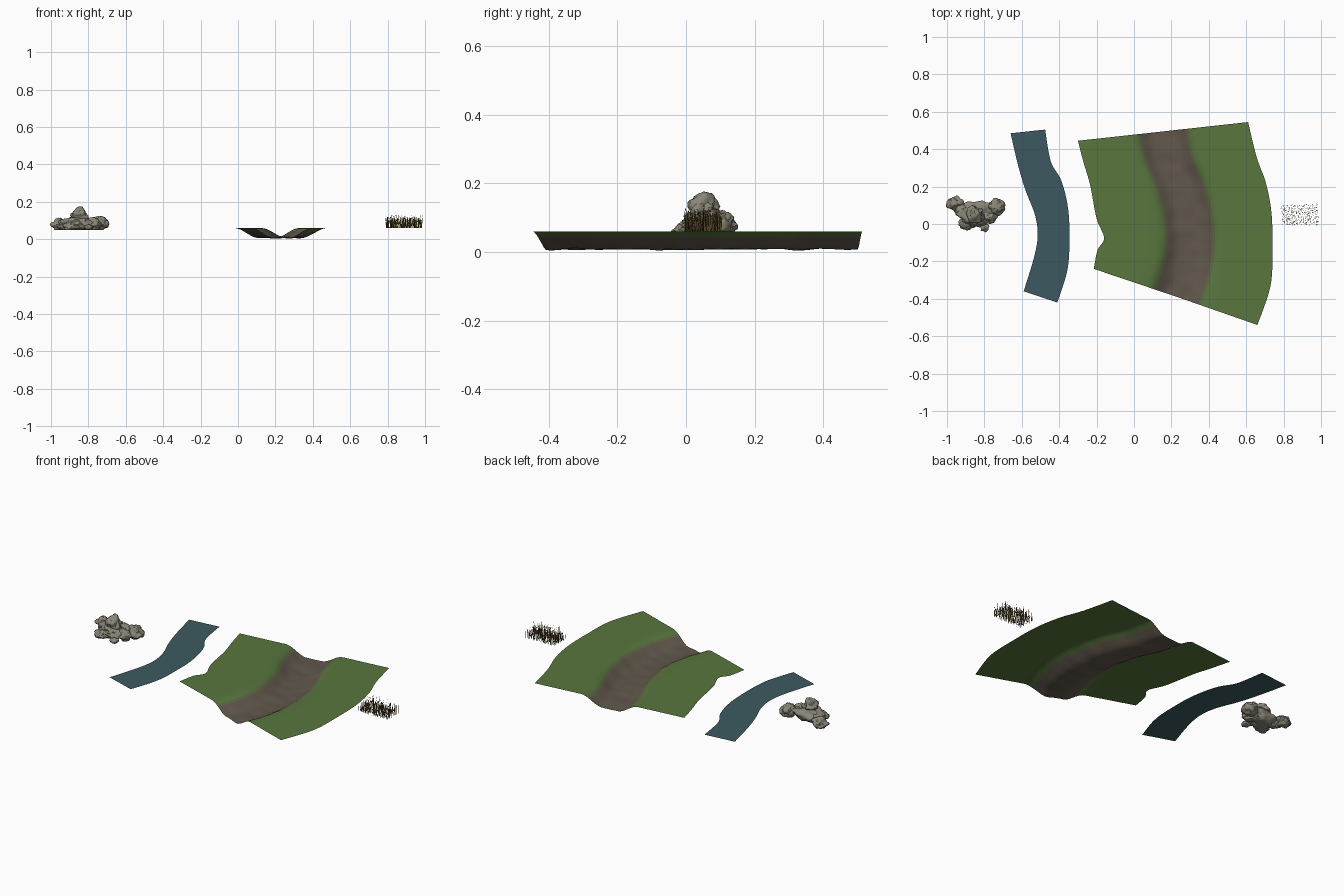
import bpy, bmesh, math, random
from mathutils import Vector, noise

random.seed(4)
if "Cube" in bpy.data.objects:
    bpy.data.objects.remove(bpy.data.objects["Cube"])


def material(name, r, g, b):
    m = bpy.data.materials.new(name)
    m.use_nodes = True
    m.diffuse_color = (r, g, b, 1)
    bsdf = m.node_tree.nodes["Principled BSDF"]
    bsdf.inputs["Base Color"].default_value = (r, g, b, 1)
    bsdf.inputs["Roughness"].default_value = 0.9
    return m


GRASS = material("meadow green", 0.098, 0.18, 0.048)
EDGE = material("bank olive", 0.11, 0.135, 0.06)
BED = material("river bed brown", 0.122, 0.098, 0.073)
WATER = material("water teal", 0.045, 0.102, 0.115)
STONE = material("stone grey", 0.25, 0.235, 0.185)
STRAW = material("reed straw", 0.28, 0.18, 0.05)
DARK_REED = material("reed dark olive", 0.07, 0.055, 0.022)


def finish(bm, name, mats, angle=50):
    mesh = bpy.data.meshes.new(name)
    bm.to_mesh(mesh)
    bm.free()
    ob = bpy.data.objects.new(name, mesh)
    bpy.context.collection.objects.link(ob)
    for m in mats:
        mesh.materials.append(m)
    bpy.ops.object.select_all(action="DESELECT")
    ob.select_set(True)
    bpy.context.view_layer.objects.active = ob
    bpy.ops.object.shade_smooth_by_angle(angle=math.radians(angle))
    return ob


def spline(points, v):
    """Point at v (0..1) on a smooth curve through the points."""
    n = len(points) - 1
    i = min(int(v * n), n - 1)
    t = v * n - i
    p = [Vector(points[max(0, min(n, i + k))]) for k in (-1, 0, 1, 2)]
    return 0.5 * (2 * p[1] + (p[2] - p[0]) * t
                  + (2 * p[0] - 5 * p[1] + 4 * p[2] - p[3]) * t ** 2
                  + (3 * p[1] - p[0] - 3 * p[2] + p[3]) * t ** 3)


def sheet(rows):
    """Grid of upward faces from rows of points, running back to front."""
    bm = bmesh.new()
    vs = [[bm.verts.new(p) for p in row] for row in rows]
    for a, b in zip(vs, vs[1:]):
        for j in range(len(a) - 1):
            bm.faces.new((a[j], b[j], b[j + 1], a[j + 1]))
    return bm


# Terrain: flat banks with a winding trough
left_edge = [(-.30, .445), (-.27, .33), (-.235, .21), (-.20, .03), (-.16, -.075), (-.195, -.14), (-.215, -.24)]
channel = [(.155, .495), (.19, .34), (.245, .21), (.285, .06), (.30, -.09), (.28, -.24), (.23, -.39)]
right_edge = [(.61, .545), (.655, .36), (.705, .22), (.735, .06), (.74, -.13), (.73, -.33), (.66, -.54)]
REACH = 0.175
offsets = [-REACH, -.16, -.145, -.135, -.12, -.105, -.09, -.075, -.055, -.03, 0]
offsets += [-s for s in reversed(offsets[:-1])]


def ground_height(p, s):
    t = max(0, min(1, (abs(s) - 0.045) / 0.13))
    rise = t * t * (3 - 2 * t)
    bump = noise.noise(Vector((p.x * 14, p.y * 14, 0))) * 0.006
    return 0.008 + 0.052 * rise + bump * (1 - rise)


rows = []
STEPS = 60
for k in range(STEPS + 1):
    v = k / STEPS
    lo, mid, hi = (spline(c, v) for c in (left_edge, channel, right_edge))
    to_left, to_right = (lo - mid).normalized(), (hi - mid).normalized()
    row = [lo.lerp(mid + to_left * REACH, j / 5).to_3d() for j in range(5)]
    for p in row:
        p.z = 0.06
    for s in offsets:
        p = mid + (to_left if s < 0 else to_right) * abs(s)
        row.append(Vector((p.x, p.y, ground_height(p, s))))
    for j in range(1, 6):
        p = (mid + to_right * REACH).lerp(hi, j / 5)
        row.append(Vector((p.x, p.y, 0.06)))
    rows.append(row)
bm = sheet(rows)
bm.faces.ensure_lookup_table()
columns = len(rows[0]) - 1
for i, f in enumerate(bm.faces):
    j = i % columns - 5
    s = REACH
    if 0 <= j < len(offsets) - 1:
        s = abs(offsets[j] + offsets[j + 1]) / 2
    f.material_index = 2 if s < 0.125 else 1 if s < 0.137 else 0
finish(bm, "terrain", [GRASS, EDGE, BED])

# Water: flat winding ribbon
water_left = [(-.66, .485), (-.62, .315), (-.58, .18), (-.53, .05), (-.515, -.06), (-.535, -.18), (-.59, -.36)]
water_right = [(-.475, .505), (-.445, .335), (-.39, .235), (-.355, .10), (-.345, -.05), (-.355, -.24), (-.41, -.42)]
rows = []
for k in range(49):
    a, b = spline(water_left, k / 48), spline(water_right, k / 48)
    rows.append([Vector((*a.lerp(b, j / 6), 0.03)) for j in range(7)])
finish(sheet(rows), "water", [WATER])


# Boulders: lumpy stones with flattened undersides
def boulder(name, centre, size, seed, detail=4):
    bm = bmesh.new()
    bmesh.ops.create_icosphere(bm, subdivisions=detail, radius=1)
    shift = Vector((seed * 7.3, seed * 3.1, seed))
    for v in bm.verts:
        d = v.co.normalized()
        r = 1 + 0.38 * noise.noise(d * 1.5 + shift)
        r += 0.22 * abs(noise.noise(d * 3.2 + shift)) - 0.06
        v.co = Vector([c + k * r * h for c, k, h in zip(centre, d, size)])
        v.co.z = max(v.co.z, 0.05)
    finish(bm, name, [STONE], 40)


boulder("boulder_main", (-.85, .055, .085), (.088, .062, .045), 1)
boulder("boulder_peak", (-.85, .05, .125), (.045, .045, .04), 2)
boulder("boulder_left", (-.957, .11, .078), (.042, .036, .03), 3)
boulder("boulder_right", (-.735, .092, .085), (.045, .042, .036), 4)
boulder("boulder_front_left", (-.89, .005, .068), (.045, .035, .024), 5)
boulder("boulder_front_right", (-.80, -.018, .062), (.025, .024, .016), 6, 3)
boulder("boulder_mid_right", (-.775, .04, .08), (.04, .035, .032), 7)
boulder("boulder_mid_left", (-.92, .07, .075), (.04, .035, .03), 8)

# Reeds: a patch of thin leaning blades
bm = bmesh.new()
for i in range(22):
    for j in range(13):
        x = 0.795 + 0.185 * (i + random.uniform(-.4, .4)) / 21
        y = 0.10 * (j + random.uniform(-.4, .4)) / 12
        height = random.uniform(.035, .073)
        turn = random.uniform(0, math.tau)
        lean = Vector((math.cos(turn), math.sin(turn), 0)) * random.uniform(.002, .012)
        side = Vector((-math.sin(turn), math.cos(turn), 0)) * 0.0013
        base = Vector((x, y, 0.06))
        middle = base + lean * 0.35 + Vector((0, 0, height * 0.6))
        tip = base + lean + Vector((0, 0, height))
        a, b, c, d, e = (bm.verts.new(p) for p in (
            base - side, base + side, middle + side, middle - side, tip))
        shade = int(random.random() < 0.5)
        for face in (bm.faces.new((a, b, c, d)), bm.faces.new((d, c, e))):
            face.material_index = shade
finish(bm, "reeds", [STRAW, DARK_REED])
